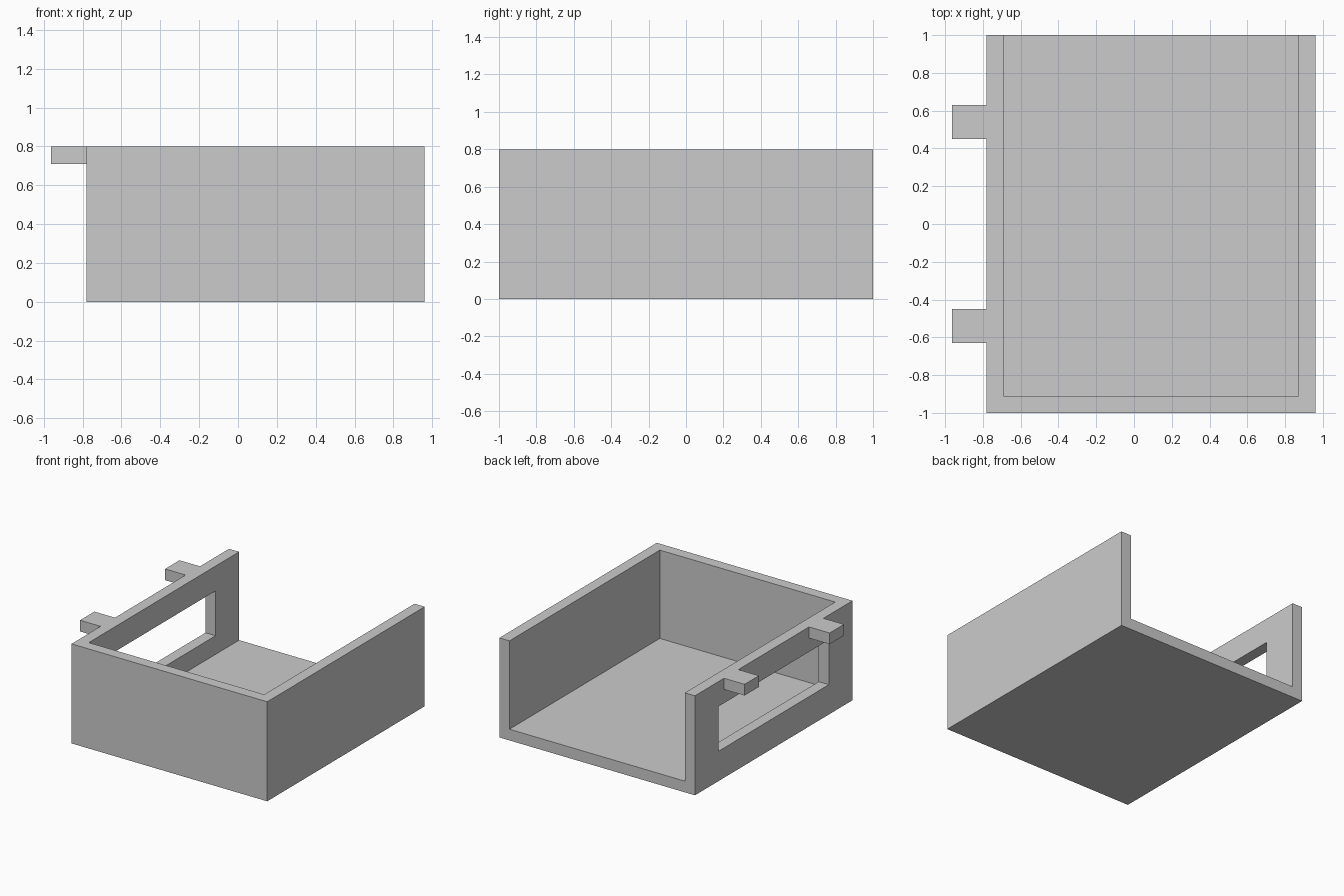
import bpy
from mathutils import Vector

if "Cube" in bpy.data.objects:
    bpy.data.objects.remove(bpy.data.objects["Cube"], do_unlink=True)

# Single plain grey
grey = bpy.data.materials.new("plain_grey")
grey.use_nodes = True
colour = (0.6, 0.6, 0.6, 1)
grey.diffuse_color = colour
grey.node_tree.nodes["Principled BSDF"].inputs["Base Color"].default_value = colour


def box(name, low, high):
    """Axis-aligned box between two corners."""
    low, high = Vector(low), Vector(high)
    bpy.ops.mesh.primitive_cube_add(size=1, location=(low + high) / 2)
    obj = bpy.context.object
    obj.name = name
    obj.scale = high - low
    bpy.ops.object.transform_apply(location=True, rotation=False, scale=True)
    obj.data.materials.append(grey)
    return obj


def combine(target, tool, operation):
    """Boolean the tool into the target and keep the tool as a hidden helper."""
    mod = target.modifiers.new(tool.name, 'BOOLEAN')
    mod.operation = operation
    mod.solver = 'EXACT'
    mod.object = tool
    bpy.context.view_layer.objects.active = target
    bpy.ops.object.modifier_apply(modifier=mod.name)
    bpy.data.objects.remove(tool, do_unlink=True)


wall = 0.09
left, right, height = 0.96, -0.78, 0.8

# Tray body, open at the top and back
tray = box("tray", (right, -1, 0), (left, 1, height))
cavity = box("cavity_cutter", (right + wall, -1 + wall, wall), (left - wall, 1.2, 1))
combine(tray, cavity, 'DIFFERENCE')

# Window through the right wall
window = box("window_cutter", (right - 0.1, -0.7, 0.24), (right + 0.15, 0.7, 0.6))
combine(tray, window, 'DIFFERENCE')

# Two hanging tabs flush with the rim of the right wall
for side in (-1, 1):
    y = 0.54 * side
    tab = box("tab", (-0.963, y - 0.091, height - wall), (right + wall / 2, y + 0.091, height))
    combine(tray, tab, 'UNION')
